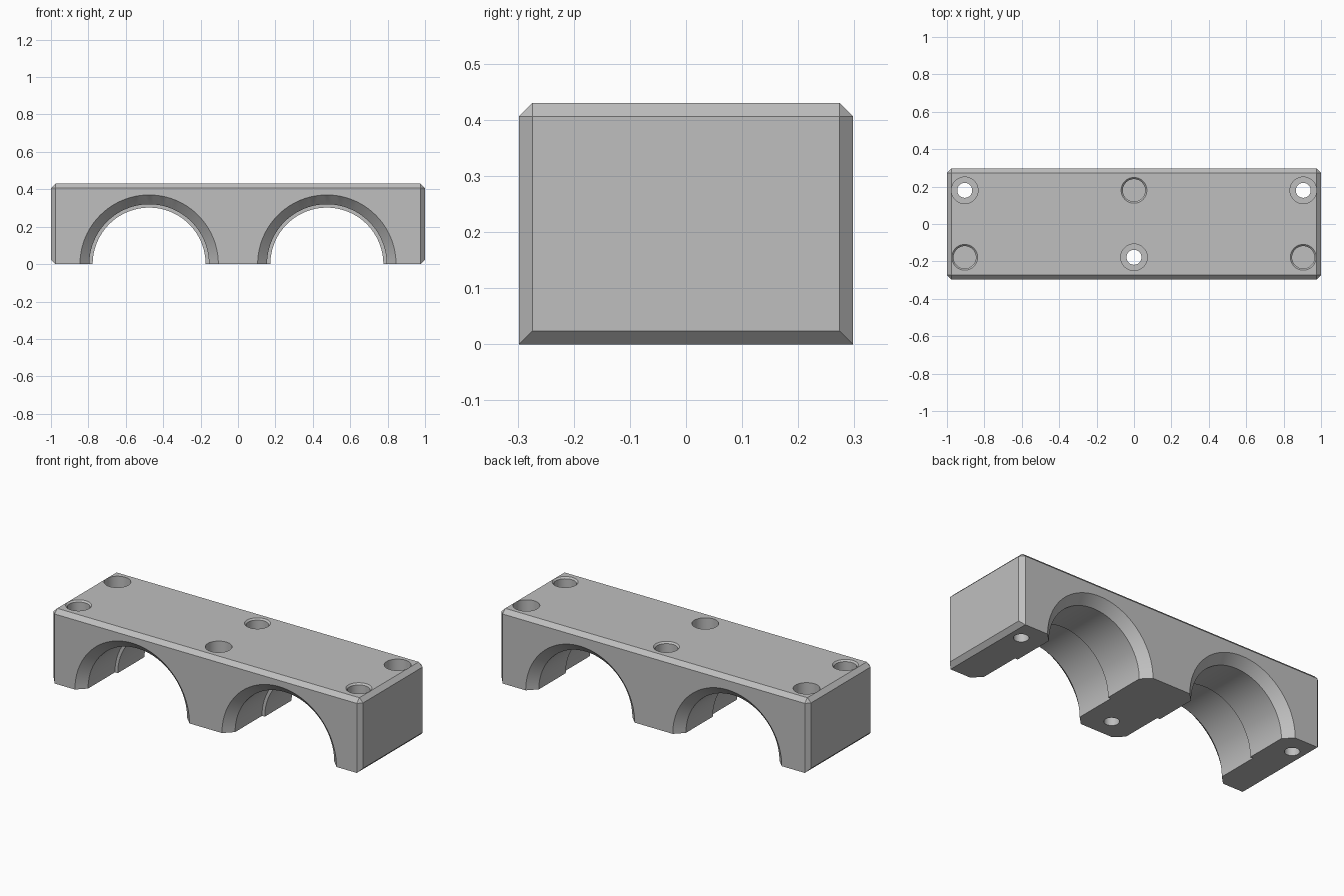
import bpy, bmesh, math
from mathutils import Matrix

cube = bpy.data.objects.get("Cube")
if cube:
    bpy.data.objects.remove(cube, do_unlink=True)

WIDTH, DEPTH, HEIGHT, CHAMFER = 2.0, 0.596, 0.43, 0.024
HALF = DEPTH / 2

grey = bpy.data.materials.new("machined grey")
grey.use_nodes = True
colour = (0.52, 0.52, 0.52, 1)
grey.diffuse_color = colour
grey.node_tree.nodes["Principled BSDF"].inputs["Base Color"].default_value = colour


def make_object(name, bm):
    bmesh.ops.recalc_face_normals(bm, faces=bm.faces)
    mesh = bpy.data.meshes.new(name)
    bm.to_mesh(mesh)
    bm.free()
    mesh.materials.append(grey)
    obj = bpy.data.objects.new(name, mesh)
    bpy.context.collection.objects.link(obj)
    return obj


def lathe_cutter(name, profile, location, sides, along_y=False):
    """Closed solid of revolution from (radius, height) points."""
    bm = bmesh.new()
    rings = []
    for r, h in profile:
        rings.append([bm.verts.new((r * math.cos(a), r * math.sin(a), h))
                      for a in (2 * math.pi * i / sides for i in range(sides))])
    for low, high in zip(rings, rings[1:]):
        for i in range(sides):
            j = (i + 1) % sides
            bm.faces.new((low[i], low[j], high[j], high[i]))
    bm.faces.new(rings[0])
    bm.faces.new(rings[-1])
    if along_y:
        bm.transform(Matrix.Rotation(-math.pi / 2, 4, 'X'))
    bm.transform(Matrix.Translation(location))
    obj = make_object(name, bm)
    obj.hide_render = True
    return obj


# Block, chamfered around both ends and along the top edges
bm = bmesh.new()
bmesh.ops.create_cube(bm, size=1)
bmesh.ops.scale(bm, vec=(WIDTH, DEPTH, HEIGHT), verts=bm.verts)
bmesh.ops.translate(bm, vec=(0, 0, HEIGHT / 2), verts=bm.verts)
edges = [e for e in bm.edges
         if abs(e.verts[0].co.x - e.verts[1].co.x) < 0.1
         or min(v.co.z for v in e.verts) > 0.1]
bmesh.ops.bevel(bm, geom=edges, offset=CHAMFER, segments=1, affect='EDGES')
block = make_object("clamp_block", bm)

cutters = []

# Stepped half-round bores: wider at the front, chamfered at both mouths
bore = [(0.42, -HALF - 0.05), (0.37, -HALF), (0.32, -HALF + 0.05), (0.32, 0),
        (0.302, 0), (0.302, HALF - 0.05), (0.352, HALF), (0.402, HALF + 0.05)]
for x in (-0.475, 0.475):
    cutters.append(lathe_cutter("bore_cutter", bore, (x, 0, 0), 96, True))

# Counterbored through holes
through = [(0.04, -0.05), (0.04, 0.23), (0.071, 0.23), (0.071, HEIGHT + 0.05)]
for x, y in ((-0.905, 0.18), (0.905, 0.18), (0, -0.178)):
    cutters.append(lathe_cutter("through_hole_cutter", through, (x, y, 0), 48))

# Blind holes with a chamfered rim
blind = [(0.06, 0.15), (0.06, HEIGHT - 0.009), (0.069, HEIGHT), (0.079, HEIGHT + 0.01)]
for x, y in ((-0.905, -0.178), (0.905, -0.178), (0, 0.18)):
    cutters.append(lathe_cutter("blind_hole_cutter", blind, (x, y, 0), 48))

# Cut everything, then drop the cutters
for cutter in cutters:
    mod = block.modifiers.new("cut", 'BOOLEAN')
    mod.operation = 'DIFFERENCE'
    mod.solver = 'EXACT'
    mod.object = cutter
bpy.context.view_layer.objects.active = block
block.select_set(True)
for mod in list(block.modifiers):
    bpy.ops.object.modifier_apply(modifier=mod.name)
for cutter in cutters:
    bpy.data.objects.remove(cutter, do_unlink=True)
bpy.ops.object.shade_smooth_by_angle(angle=math.radians(25))
